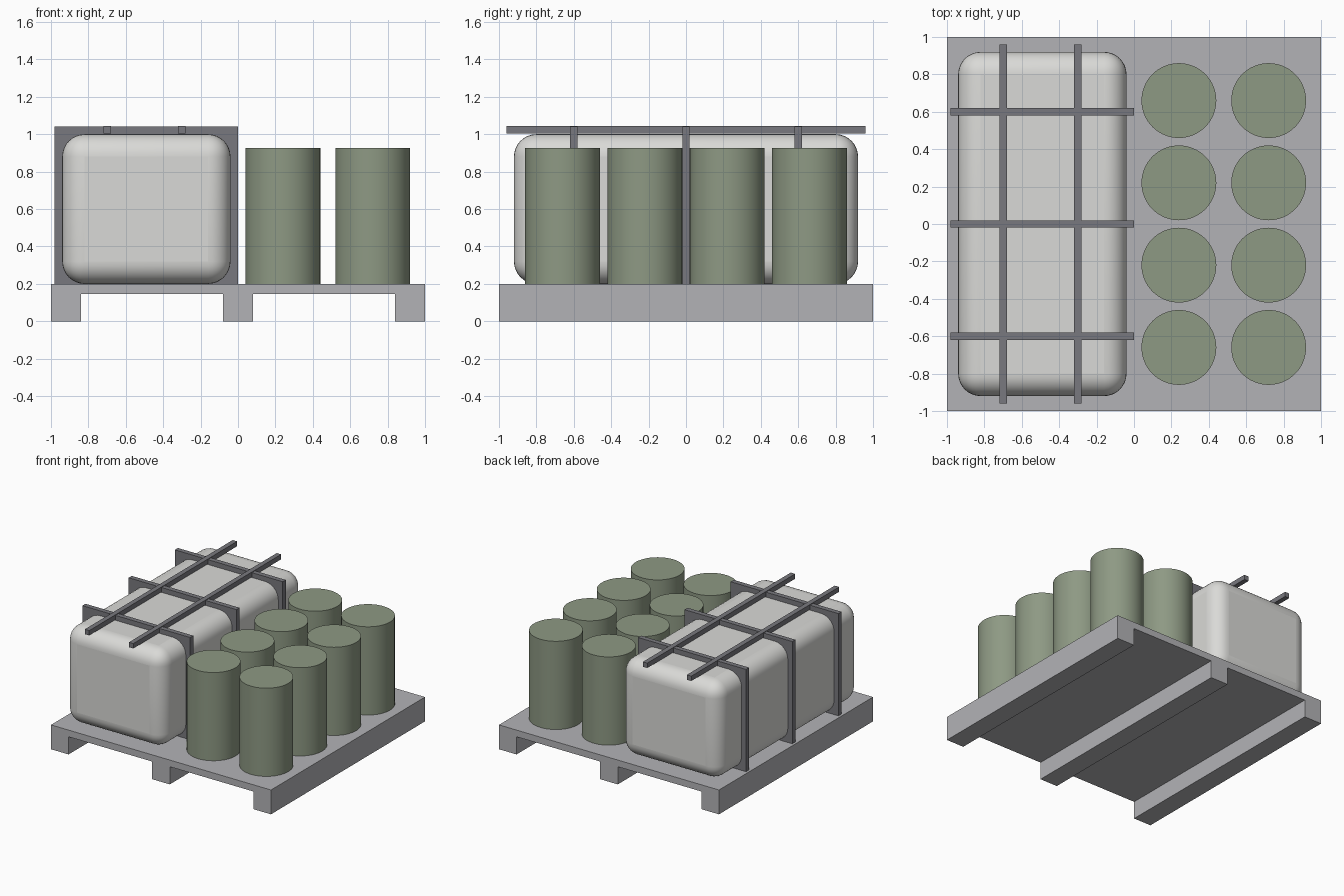
import bpy
import math

default = bpy.data.objects.get("Cube")
if default:
    bpy.data.objects.remove(default, do_unlink=True)


def material(name, rgb):
    mat = bpy.data.materials.new(name)
    mat.use_nodes = True
    color = (*rgb, 1)
    mat.diffuse_color = color
    mat.node_tree.nodes["Principled BSDF"].inputs["Base Color"].default_value = color
    return mat


PALLET = material("pallet grey", (0.45, 0.45, 0.47))
TANK = material("off white", (0.70, 0.70, 0.68))
FRAME = material("dark steel", (0.19, 0.19, 0.21))
DRUM = material("drum green", (0.27, 0.32, 0.23))


def box(name, x, y, z, mat):
    """Box from (min, max) pairs on each axis."""
    spans = (x, y, z)
    bpy.ops.mesh.primitive_cube_add(size=1, location=[(a + b) / 2 for a, b in spans])
    ob = bpy.context.object
    ob.name = name
    ob.scale = [b - a for a, b in spans]
    bpy.ops.object.transform_apply(location=False, rotation=False, scale=True)
    ob.data.materials.append(mat)
    return ob


# Pallet: one comb-shaped profile (deck with three runners) extruded along y
half = [(0, 0.145), (0.08, 0.145), (0.08, 0), (0.0, 0)]
DECK, TOP = 0.145, 0.2
right = [(0.08, 0), (0.08, DECK), (0.84, DECK), (0.84, 0), (1, 0), (1, TOP)]
profile = right + [(-x, z) for x, z in reversed(right)]
n = len(profile)
verts = [(x, y, z) for y in (-1, 1) for x, z in profile]
faces = [tuple(range(n)), tuple(reversed(range(n, 2 * n)))]
faces += [(i, i + n, (i + 1) % n + n, (i + 1) % n) for i in range(n)]
mesh = bpy.data.meshes.new("pallet")
mesh.from_pydata(verts, [], faces)
mesh.materials.append(PALLET)
bpy.context.collection.objects.link(bpy.data.objects.new("pallet", mesh))

# Rounded tank
tank = box("tank", (-0.94, -0.04), (-0.92, 0.92), (TOP, 1.0), TANK)
bevel = tank.modifiers.new("rounding", "BEVEL")
bevel.width = 0.12
bevel.segments = 8
bpy.ops.object.shade_smooth_by_angle(angle=math.radians(35))

# Cage: three upright bulkheads and two lengthwise top bars
for i, y in enumerate((-0.6, 0, 0.6)):
    box(f"cage_hoop_{i + 1}", (-0.98, 0), (y - 0.02, y + 0.02), (TOP, 1.04), FRAME)
for i, x in enumerate((-0.7, -0.3)):
    box(f"cage_top_bar_{i + 1}", (x - 0.02, x + 0.02), (-0.96, 0.96), (1.005, 1.045), FRAME)

# Drums in a two by four grid
for col, x in enumerate((0.24, 0.72)):
    for row in range(4):
        bpy.ops.mesh.primitive_cylinder_add(
            vertices=64, radius=0.2, depth=0.725,
            location=(x, -0.66 + 0.44 * row, TOP + 0.725 / 2))
        drum = bpy.context.object
        drum.name = f"drum_{col + 1}_{row + 1}"
        drum.data.materials.append(DRUM)
        bpy.ops.object.shade_smooth_by_angle(angle=math.radians(35))
